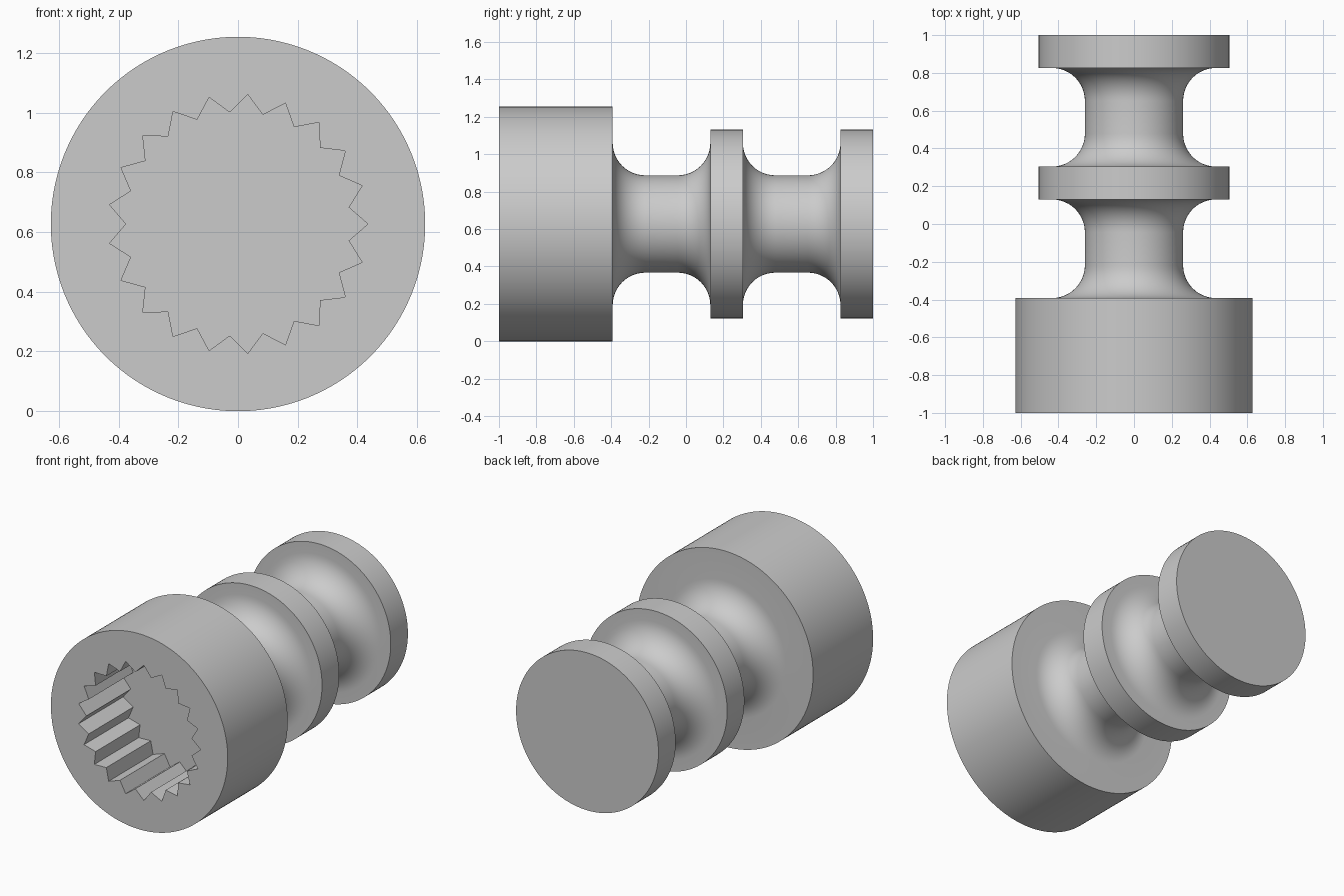
import bpy
import bmesh
from math import cos, sin, pi, radians

cube = bpy.data.objects.get("Cube")
if cube:
    bpy.data.objects.remove(cube, do_unlink=True)

TEETH = 21
STEP = 4                      # rim segments per tooth flank
SEGS = TEETH * 2 * STEP
AXIS_Z = 0.627
COLLAR_R, DISC_R, NECK_R, FILLET = 0.627, 0.505, 0.26, 0.174
FRONT, COLLAR_BACK, SOCKET_FLOOR = -1.0, -0.392, -0.55

steel = bpy.data.materials.new("plain grey")
steel.use_nodes = True
grey = (0.6, 0.6, 0.6, 1)
steel.diffuse_color = grey
steel.node_tree.nodes["Principled BSDF"].inputs["Base Color"].default_value = grey

bm = bmesh.new()


def ring(y, radii, count):
    """Loop of vertices round the y axis, cycling through the given radii."""
    verts = []
    for i in range(count):
        a, r = 2 * pi * i / count, radii[i % len(radii)]
        verts.append(bm.verts.new((r * cos(a), y, AXIS_Z + r * sin(a))))
    return verts


def skin(a, b):
    """Quads between two equal rings."""
    n = len(a)
    for i in range(n):
        j = (i + 1) % n
        bm.faces.new((a[i], a[j], b[j], b[i]))


def groove(start, end, steps=12):
    """Neck between two flanges, with a round fillet at each end."""
    arc = [radians(90 * i / steps) for i in range(steps + 1)]
    first = [(start + FILLET * (1 - cos(t)), NECK_R + FILLET * (1 - sin(t))) for t in arc]
    last = [(start + end - y, r) for y, r in reversed(first)]
    return first + last


# Turned outline from the collar to the end disc
outline = [(FRONT, COLLAR_R), (COLLAR_BACK, COLLAR_R)]
outline += groove(COLLAR_BACK, 0.13)
outline += [(0.13, DISC_R), (0.304, DISC_R)]
outline += groove(0.304, 0.826)
outline += [(0.826, DISC_R), (1.0, DISC_R)]
rings = [ring(y, [r], SEGS) for y, r in outline]
for a, b in zip(rings, rings[1:]):
    skin(a, b)
bm.faces.new(rings[-1])

# Toothed socket in the front of the collar
mouth = ring(FRONT, [0.435, 0.375], TEETH * 2)
floor = ring(SOCKET_FLOOR, [0.435, 0.375], TEETH * 2)
skin(mouth, floor)
bm.faces.new(floor)

# Front face between the rim and the toothed mouth
rim = rings[0]
for i in range(TEETH * 2):
    outer = [rim[(i * STEP + k) % SEGS] for k in range(STEP + 1)]
    bm.faces.new(outer + [mouth[(i + 1) % len(mouth)], mouth[i]])

bmesh.ops.recalc_face_normals(bm, faces=bm.faces)
mesh = bpy.data.meshes.new("grooved_socket_shaft")
bm.to_mesh(mesh)
bm.free()
mesh.materials.append(steel)
shaft = bpy.data.objects.new("grooved_socket_shaft", mesh)
bpy.context.collection.objects.link(shaft)

bpy.ops.object.select_all(action="DESELECT")
shaft.select_set(True)
bpy.context.view_layer.objects.active = shaft
bpy.ops.object.shade_smooth_by_angle(angle=radians(30))
